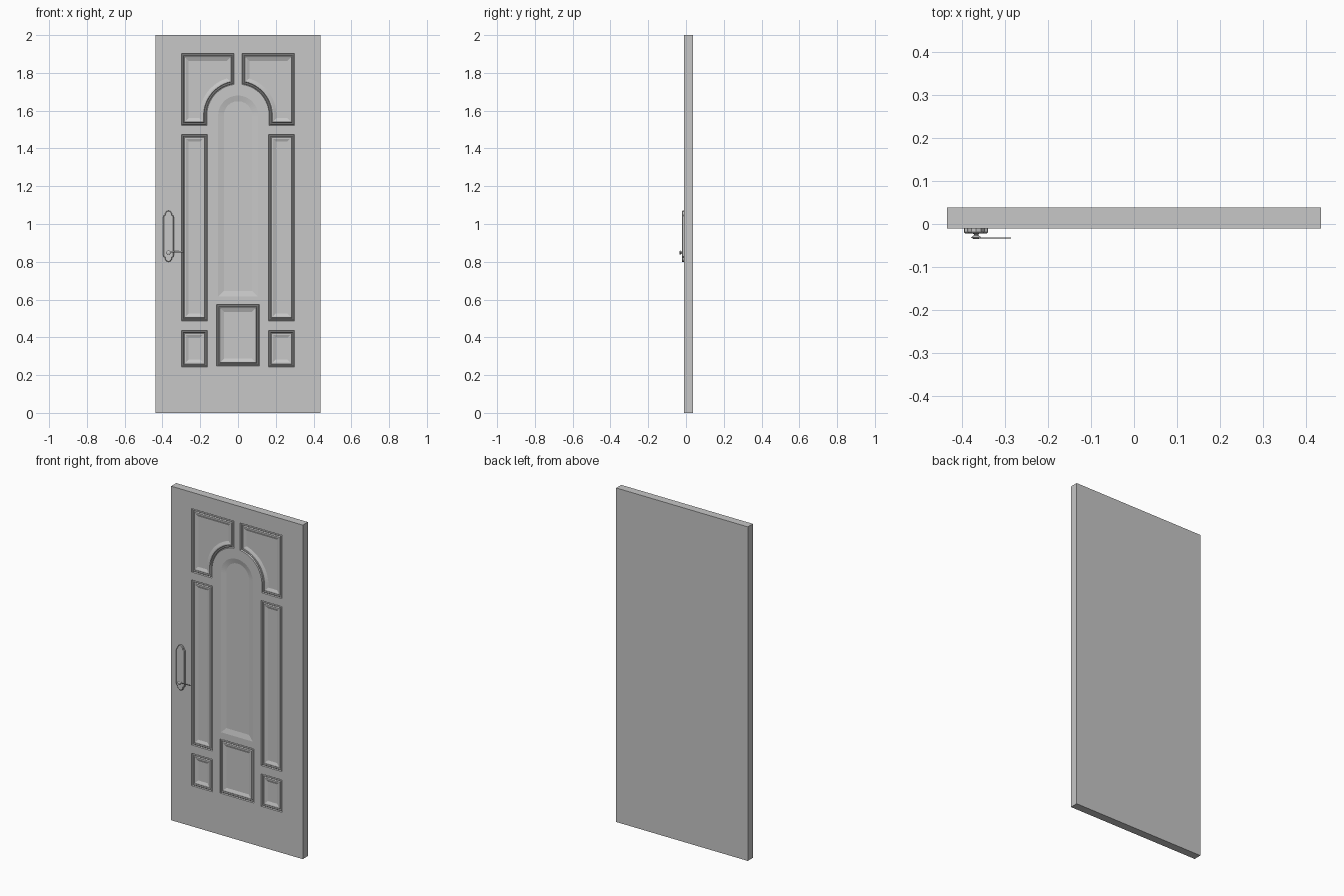
import bpy, bmesh
from math import sin, cos, pi, acos, radians
from mathutils import Vector

cube = bpy.data.objects.get("Cube")
if cube:
    bpy.data.objects.remove(cube)


def material(name, value):
    m = bpy.data.materials.new(name)
    m.use_nodes = True
    colour = (value, value, value, 1)
    m.diffuse_color = colour
    m.node_tree.nodes["Principled BSDF"].inputs["Base Color"].default_value = colour
    return m


grey = material("plain grey", 0.57)
FRONT, BACK = -0.01, 0.038


def finish(bm, name, smooth=False):
    bmesh.ops.recalc_face_normals(bm, faces=bm.faces)
    mesh = bpy.data.meshes.new(name)
    bm.to_mesh(mesh)
    bm.free()
    mesh.materials.append(grey)
    ob = bpy.data.objects.new(name, mesh)
    bpy.context.collection.objects.link(ob)
    if smooth:
        bpy.ops.object.select_all(action='DESELECT')
        ob.select_set(True)
        bpy.context.view_layer.objects.active = ob
        bpy.ops.object.shade_smooth_by_angle(angle=radians(35))


def rect(x0, x1, z0, z1):
    return [Vector(p) for p in ((x0, z0), (x1, z0), (x1, z1), (x0, z1))]


def arc(cx, cz, r, a0, a1, n):
    steps = [a0 + (a1 - a0) * i / n for i in range(n + 1)]
    return [Vector((cx + r * cos(a), cz + r * sin(a))) for a in steps]


def mirrored(pts):
    return [Vector((-p.x, p.y)) for p in reversed(pts)]


def inset(pts, d):
    """Mitred inward offset of a counter-clockwise outline."""
    out = []
    for i, p in enumerate(pts):
        a = (p - pts[i - 1]).normalized()
        b = (pts[(i + 1) % len(pts)] - p).normalized()
        na, nb = Vector((-a.y, a.x)), Vector((-b.y, b.x))
        out.append(p + (na + nb) * d / (1 + na.dot(nb)))
    return out


def ring(bm, pts, y):
    return [bm.verts.new((p.x, y, p.y)) for p in pts]


def bridge(bm, a, b):
    for i in range(len(a)):
        bm.faces.new((a[i - 1], a[i], b[i], b[i - 1]))


def loft(bm, loops):
    """Skin a stack of vertex loops and cap both ends."""
    bm.faces.new(loops[0])
    for a, b in zip(loops, loops[1:]):
        bridge(bm, a, b)
    bm.faces.new(loops[-1])


def relief(bm, pts, profile):
    """Nested loops (inset, depth) sunk into the front; returns the rim."""
    rim = last = ring(bm, pts, FRONT)
    for d, depth in profile:
        loop = ring(bm, inset(pts, d), FRONT + depth)
        bridge(bm, last, loop)
        last = loop
    bm.faces.new(last)
    return rim


# Panel outlines, right half mirrored to the other side
R, CZ = 0.165, 1.575
corner = [Vector((0.3, 1.522)), Vector((0.3, 1.902)), Vector((0.021, 1.902))]
corner += arc(0, CZ, R, acos(0.021 / R), 0, 16) + [Vector((R, 1.522))]
half = [rect(0.161, 0.3, 0.243, 0.437), rect(0.161, 0.3, 0.487, 1.475), corner]
framed = half + [mirrored(p) for p in half] + [rect(-0.113, 0.113, 0.249, 0.573)]
arched = [Vector((-0.105, 0.615)), Vector((0.105, 0.615))] + arc(0, CZ, 0.105, 0, pi, 24)

MOULDING = [(0.003, 0.007), (0.007, 0.003), (0.01, 0.003), (0.013, 0.007),
            (0.017, 0.001), (0.024, 0.001), (0.039, 0.007)]
SOFT = [(0.03, 0.007)]

# Door slab with sunk panels
bm = bmesh.new()
outer = rect(-0.436, 0.436, 0, 2)
front, back = ring(bm, outer, FRONT), ring(bm, outer, BACK)
bridge(bm, front, back)
bm.faces.new(back)
rims = [front] + [relief(bm, p, MOULDING) for p in framed] + [relief(bm, arched, SOFT)]
edges = [bm.edges.get((r[i - 1], r[i])) for r in rims for i in range(len(r))]
bmesh.ops.triangle_fill(bm, edges=edges, use_beauty=True, normal=(0, -1, 0))
finish(bm, "door_slab")

# Handle plate with scalloped ends
HX, HZ, KZ = -0.368, 0.935, 0.848
side = [(0.028, 0.1), (0.027, 0.108), (0.02, 0.112), (0.018, 0.122), (0.011, 0.132), (0, 0.136)]
top = [Vector(p) for p in side]
top += mirrored(top[:-1])
plate = [p + Vector((HX, HZ)) for p in top + [-p for p in top]]
bm = bmesh.new()
loft(bm, [ring(bm, inset(plate, d), y)
          for d, y in ((0, FRONT), (0, -0.019), (0.003, -0.022))])
finish(bm, "handle_plate")

# Handle spindle, turned about the y axis
turning = ((0.011, -0.02), (0.005, -0.024), (0.006, -0.027), (0.012, -0.031), (0.006, -0.035))
bm = bmesh.new()
loft(bm, [ring(bm, arc(HX, KZ, r, 0, 2 * pi * 15 / 16, 15), y) for r, y in turning])
finish(bm, "handle_spindle", True)

# Lever, a slim bar tapering towards its tip
stations = ((HX, 0.005), (HX + 0.03, 0.003), (-0.293, 0.0035), (-0.287, 0.002))
bm = bmesh.new()
loft(bm, [[bm.verts.new((x, -0.033 + 0.0013 * cos(a), KZ + 0.005 + w * sin(a)))
           for a in (i * pi / 4 for i in range(8))] for x, w in stations])
finish(bm, "handle_lever", True)
